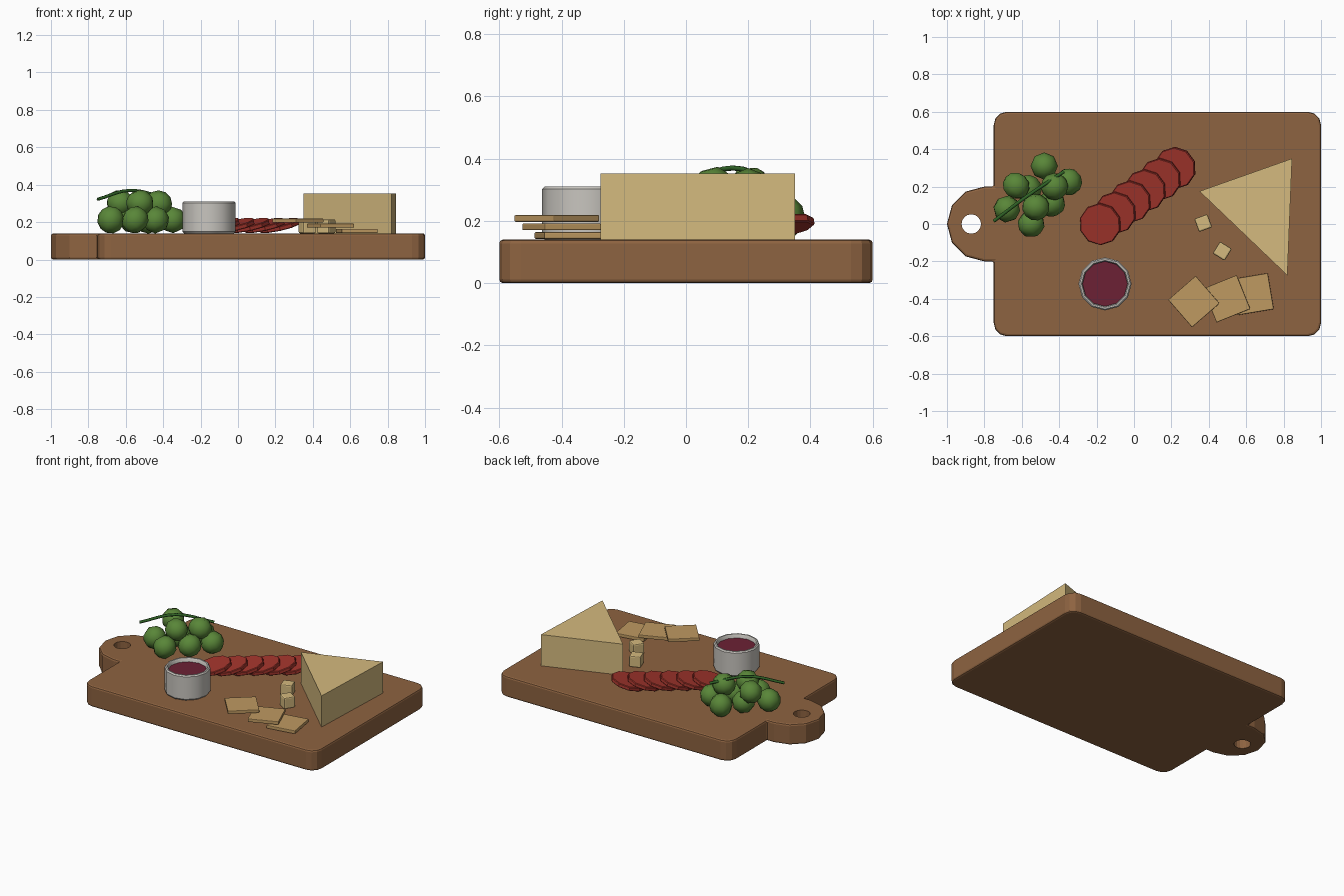
import bpy, bmesh
from math import sin, cos, pi, radians, atan2
from mathutils import Matrix, Vector

if "Cube" in bpy.data.objects:
    bpy.data.objects.remove(bpy.data.objects["Cube"])

TOP = 0.14  # height of the board surface


def material(name, r, g, b):
    m = bpy.data.materials.new(name)
    m.diffuse_color = (r, g, b, 1)
    m.use_nodes = True
    m.node_tree.nodes["Principled BSDF"].inputs["Base Color"].default_value = m.diffuse_color
    return m


WOOD = material("wood", 0.27, 0.125, 0.052)
GREEN = material("grape_green", 0.10, 0.24, 0.04)
STEM = material("stem_green", 0.03, 0.13, 0.02)
RED = material("salami_red", 0.36, 0.035, 0.025)
CHEESE = material("cheese", 0.66, 0.49, 0.21)
CRACKER = material("cracker", 0.52, 0.32, 0.12)
JAM = material("jam", 0.15, 0.015, 0.035)
CERAMIC = material("ceramic", 0.58, 0.56, 0.52)


def finish(bm, name, mat, bevel=0, segments=2, smooth=False):
    bmesh.ops.recalc_face_normals(bm, faces=bm.faces)
    mesh = bpy.data.meshes.new(name)
    bm.to_mesh(mesh)
    bm.free()
    ob = bpy.data.objects.new(name, mesh)
    bpy.context.collection.objects.link(ob)
    if mat:
        mesh.materials.append(mat)
    if bevel:
        mod = ob.modifiers.new("bevel", 'BEVEL')
        mod.width, mod.segments = bevel, segments
        mod.limit_method, mod.angle_limit = 'ANGLE', radians(40)
    if smooth:
        mesh.shade_smooth()
    return ob


def prism(name, outline, z0, z1, mat, **kw):
    bm = bmesh.new()
    face = bm.faces.new([bm.verts.new((x, y, z0)) for x, y in outline])
    ext = bmesh.ops.extrude_face_region(bm, geom=[face])
    verts = [v for v in ext["geom"] if isinstance(v, bmesh.types.BMVert)]
    bmesh.ops.translate(bm, verts=verts, vec=(0, 0, z1 - z0))
    return finish(bm, name, mat, **kw)


def box(name, loc, size, turn, mat, **kw):
    bm = bmesh.new()
    bmesh.ops.create_cube(bm, size=1, matrix=Matrix.Diagonal((*size, 1)))
    ob = finish(bm, name, mat, **kw)
    ob.location, ob.rotation_euler.z = loc, radians(turn)
    return ob


def arc(cx, cy, r, a0, a1, n):
    return [(cx + r * cos(radians(a0 + (a1 - a0) * i / n)),
             cy + r * sin(radians(a0 + (a1 - a0) * i / n))) for i in range(n + 1)]


# cutting board with rounded corners, round handle and hanging hole
R = 0.07
outline = (arc(1 - R, 0.6 - R, R, 0, 90, 3) + arc(-0.75 + R, 0.6 - R, R, 90, 180, 3)
           + [(-0.75, 0.2)] + arc(-0.8, 0, 0.2, 90, 270, 6) + [(-0.75, -0.2)]
           + arc(-0.75 + R, -0.6 + R, R, 180, 270, 3) + arc(1 - R, -0.6 + R, R, 270, 360, 3))
board = prism("cutting_board", outline, 0, TOP, WOOD, bevel=0.012)
cutter = prism("hole_cutter", arc(-0.87, 0, 0.052, 0, 337.5, 15), -0.1, 0.3, None)
cutter.hide_render = True
cutter.display_type = 'WIRE'
cut = board.modifiers.new("handle_hole", 'BOOLEAN')
cut.operation, cut.solver, cut.object = 'DIFFERENCE', 'EXACT', cutter

# grapes in two layers
low, high = TOP + 0.072, TOP + 0.162
grapes = [(-0.48, 0.31, low), (-0.68, 0.08, low), (-0.55, 0.0, low), (-0.44, 0.11, low),
          (-0.35, 0.225, low), (-0.565, 0.19, low),
          (-0.63, 0.205, high), (-0.525, 0.09, high), (-0.425, 0.2, high - 0.005)]
for i, loc in enumerate(grapes):
    bm = bmesh.new()
    bmesh.ops.create_uvsphere(bm, u_segments=8, v_segments=6, radius=0.073)
    ob = finish(bm, f"grape_{i + 1}", GREEN, smooth=True)
    ob.location, ob.rotation_euler = loc, (0.3 * i, 0.2 * i, 0.7 * i)

# arched grape stem
cu = bpy.data.curves.new("grape_stem", 'CURVE')
cu.dimensions, cu.bevel_depth, cu.bevel_resolution = '3D', 0.009, 1
cu.use_fill_caps = True
cu.resolution_u = 5
sp = cu.splines.new('BEZIER')
path = [(-0.75, 0.015, 0.322), (-0.57, 0.15, 0.37), (-0.375, 0.28, 0.322)]
sp.bezier_points.add(len(path) - 1)
for p, co in zip(sp.bezier_points, path):
    p.co = co
    p.handle_left_type = p.handle_right_type = 'AUTO'
cu.materials.append(STEM)
bpy.context.collection.objects.link(bpy.data.objects.new("grape_stem", cu))

# overlapping salami slices, each leaning on the next
tilt, rad, thick = radians(15), 0.113, 0.026
along = atan2(0.30, 0.40)
for i in range(6):
    bm = bmesh.new()
    bmesh.ops.create_cone(bm, cap_ends=True, segments=10, radius1=rad, radius2=rad, depth=thick)
    ob = finish(bm, f"salami_slice_{i + 1}", RED, bevel=0.004, segments=1)
    ob.location = (-0.18 + 0.08 * i, 0.06 * i, TOP + rad * sin(tilt) + thick / 2)
    ob.rotation_euler = (Matrix.Rotation(along, 3, 'Z') @ Matrix.Rotation(-tilt, 3, 'Y')).to_euler()

# cheese wedge and two cubes
prism("cheese_wedge", [(0.35, 0.175), (0.82, -0.275), (0.845, 0.35)], TOP, 0.352, CHEESE)
for i, (x, y, turn) in enumerate([(0.37, 0.005, 20), (0.472, -0.145, -32)]):
    box(f"cheese_cube_{i + 1}", (x, y, TOP + 0.0375), (0.075,) * 3, turn, CHEESE, bevel=0.008)

# fanned crackers
for i, (x, y, z, turn) in enumerate([(0.635, -0.375, 0.153, 9.5), (0.495, -0.4, 0.181, 22),
                                     (0.32, -0.415, 0.208, 41)]):
    box(f"cracker_{i + 1}", (x, y, z), (0.195, 0.195, 0.022), turn, CRACKER, bevel=0.004)


def lathe(name, profile, mat, sides=12):
    bm = bmesh.new()
    vs = [bm.verts.new((r, 0, z)) for r, z in profile]
    es = [bm.edges.new(p) for p in zip(vs, vs[1:])]
    bmesh.ops.spin(bm, geom=vs + es, cent=(0, 0, 0), axis=(0, 0, 1), angle=2 * pi, steps=sides)
    bmesh.ops.remove_doubles(bm, verts=bm.verts, dist=1e-4)
    ob = finish(bm, name, mat, smooth=True)
    ob.location = (-0.155, -0.32, TOP)
    ob.data.set_sharp_from_angle(angle=radians(40))
    return ob


# dip bowl with jam
lathe("jam_bowl", [(0, 0), (0.133, 0), (0.142, 0.01), (0.142, 0.162), (0.135, 0.17),
                   (0.126, 0.17), (0.12, 0.162), (0.12, 0.02), (0, 0.02)], CERAMIC)
lathe("jam", [(0, 0.145), (0.121, 0.145), (0.121, 0.03), (0, 0.03)], JAM)
